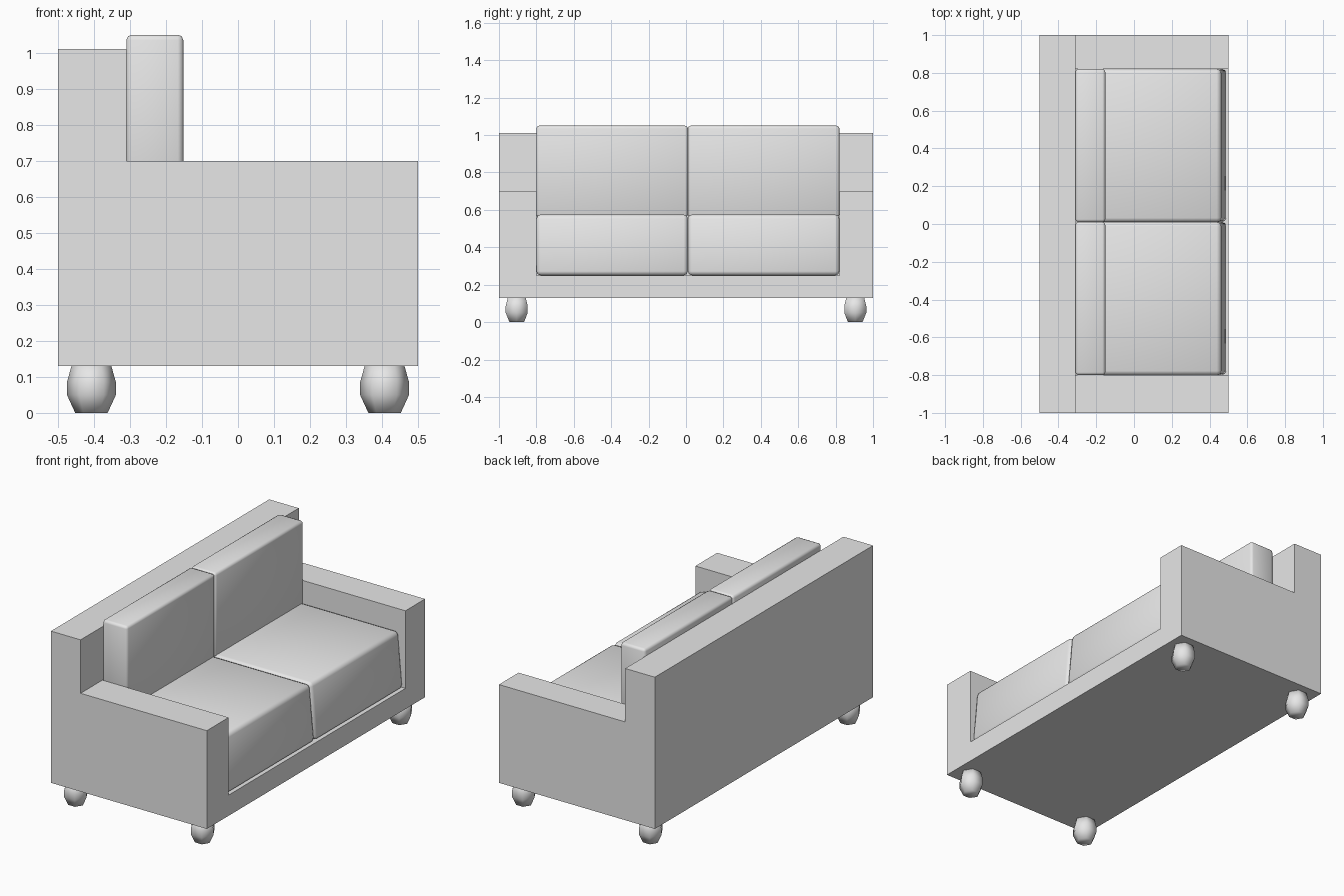
import bpy, bmesh, math

if "Cube" in bpy.data.objects:
    bpy.data.objects.remove(bpy.data.objects["Cube"])

grey = bpy.data.materials.new("grey_fabric")
grey.use_nodes = True
colour = (0.8, 0.8, 0.8, 1)
grey.diffuse_color = colour
grey.node_tree.nodes["Principled BSDF"].inputs["Base Color"].default_value = colour


def finish(bm, name, smooth=False):
    bmesh.ops.recalc_face_normals(bm, faces=bm.faces)
    mesh = bpy.data.meshes.new(name)
    bm.to_mesh(mesh)
    bm.free()
    mesh.materials.append(grey)
    for p in mesh.polygons:
        p.use_smooth = smooth
    obj = bpy.data.objects.new(name, mesh)
    bpy.context.collection.objects.link(obj)
    return obj


def prism(profile, y0, y1):
    """Extrude an (x, z) outline along y."""
    bm = bmesh.new()
    face = bm.faces.new([bm.verts.new((x, y0, z)) for x, z in profile])
    new = bmesh.ops.extrude_face_region(bm, geom=[face])["geom"]
    bmesh.ops.translate(bm, vec=(0, y1 - y0, 0),
                        verts=[v for v in new if isinstance(v, bmesh.types.BMVert)])
    return bm


def cushion(name, profile, y0, y1, bevel):
    bm = prism(profile, y0, y1)
    bmesh.ops.recalc_face_normals(bm, faces=bm.faces)
    bmesh.ops.bevel(bm, geom=bm.edges[:], offset=bevel, segments=2,
                    profile=0.5, affect='EDGES')
    return finish(bm, name, True)


# Frame: L-shaped sides joined by a low base and a tall back
BOTTOM, LIP, ARM, TOP = 0.13, 0.25, 0.7, 1.01
INNER_R, INNER_L = -0.8, 0.82
side = [(-0.5, BOTTOM), (0.5, BOTTOM), (0.5, ARM), (-0.31, ARM), (-0.31, TOP), (-0.5, TOP)]
middle = [(-0.5, BOTTOM), (0.5, BOTTOM), (0.5, LIP), (-0.31, LIP), (-0.31, TOP), (-0.5, TOP)]

# One watertight frame: extrude each section, drop the walls they share
bm = bmesh.new()
sections = [(side, -1, INNER_R), (middle, INNER_R, INNER_L), (side, INNER_L, 1)]
for outline, y0, y1 in sections:
    rows = [[bm.verts.new((x, y, z)) for x, z in outline] for y in (y0, y1)]
    for i in range(len(outline)):
        j = (i + 1) % len(outline)
        bm.faces.new((rows[0][i], rows[0][j], rows[1][j], rows[1][i]))
    if outline is side:
        bm.faces.new(rows[0] if y0 < 0 else rows[1])
# Inner faces of the arms
for y in (INNER_R, INNER_L):
    bm.faces.new([bm.verts.new((x, y, z)) for x, z in
                  ((-0.31, LIP), (0.5, LIP), (0.5, ARM), (-0.31, ARM))])
bmesh.ops.remove_doubles(bm, verts=bm.verts, dist=0.0001)
bmesh.ops.dissolve_limit(bm, angle_limit=0.01, verts=bm.verts, edges=bm.edges)
finish(bm, "frame")

# Seat and back cushions, one pair on each side of the centre seam
seat = [(-0.31, LIP), (0.49, LIP), (0.46, 0.575), (-0.31, 0.575)]
back = [(-0.31, 0.56), (-0.152, 0.56), (-0.152, 1.05), (-0.31, 1.05)]
for label, y0, y1 in (("right", INNER_R, 0.01), ("left", 0.01, INNER_L)):
    cushion(label + "_seat_cushion", seat, y0, y1, 0.022)
    cushion(label + "_back_cushion", back, y0, y1, 0.015)

# Faceted bun feet
foot_profile = [(0.045, 0), (0.068, 0.05), (0.068, 0.085), (0.054, 0.135)]
SIDES = 6
for xs, end in ((1, "front"), (-1, "rear")):
    for ys, hand in ((1, "left"), (-1, "right")):
        bm = bmesh.new()
        rings = []
        for r, z in foot_profile:
            rings.append([bm.verts.new((xs * 0.407 + r * math.cos(a), ys * 0.905 + r * math.sin(a), z))
                          for a in (math.tau * k / SIDES for k in range(SIDES))])
        for low, high in zip(rings, rings[1:]):
            for k in range(SIDES):
                n = (k + 1) % SIDES
                bm.faces.new((low[k], low[n], high[n], high[k]))
        bm.faces.new(rings[0])
        bm.faces.new(rings[-1])
        finish(bm, end + "_" + hand + "_foot", True)
